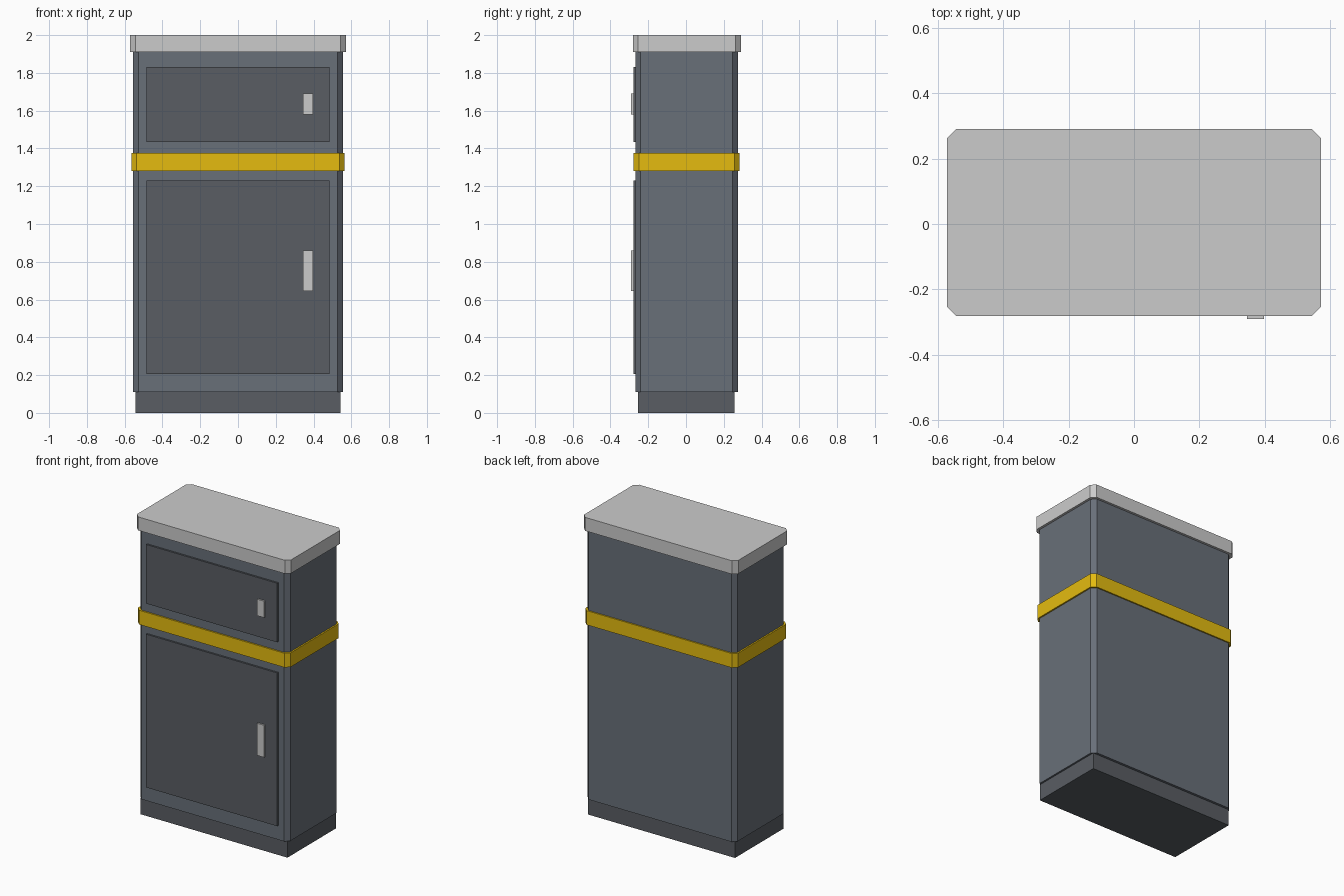
import bpy, bmesh

if "Cube" in bpy.data.objects:
    bpy.data.objects.remove(bpy.data.objects["Cube"])


def material(name, rgb):
    m = bpy.data.materials.new(name)
    m.diffuse_color = (*rgb, 1)
    m.use_nodes = True
    m.node_tree.nodes["Principled BSDF"].inputs["Base Color"].default_value = m.diffuse_color
    return m


slate = material("slate", (0.14, 0.16, 0.19))
dark = material("dark", (0.10, 0.11, 0.125))
light = material("light", (0.55, 0.57, 0.58))
yellow = material("yellow", (0.78, 0.50, 0.005))


def block(name, x, y, z, mat, chamfer=0):
    """Box from (min, max) ranges, optionally with chamfered vertical corners."""
    bm = bmesh.new()
    bmesh.ops.create_cube(bm, size=1)
    for v in bm.verts:
        v.co = [lo + (hi - lo) * (c + 0.5) for c, (lo, hi) in zip(v.co, (x, y, z))]
    if chamfer:
        upright = [e for e in bm.edges if abs(e.verts[0].co.z - e.verts[1].co.z) > 1e-4]
        bmesh.ops.bevel(bm, geom=upright, offset=chamfer, segments=1,
                        affect='EDGES', offset_type='OFFSET')
    mesh = bpy.data.meshes.new(name)
    bm.to_mesh(mesh)
    bm.free()
    mesh.materials.append(mat)
    ob = bpy.data.objects.new(name, mesh)
    bpy.context.collection.objects.link(ob)
    return ob


# Stacked cabinet shell: plinth, body, stripe and lid
block("plinth", (-0.543, 0.543), (-0.253, 0.258), (0, 0.11), dark)
block("cabinet_body", (-0.555, 0.555), (-0.267, 0.274), (0.11, 1.91), slate, 0.027)
block("band", (-0.565, 0.565), (-0.277, 0.283), (1.28, 1.375), yellow, 0.027)
block("lid", (-0.571, 0.571), (-0.281, 0.29), (1.91, 2.0), light, 0.028)

# Front doors with their handles
for label, door_z, handle_z in (("upper", (1.435, 1.83), (1.58, 1.69)),
                                ("lower", (0.205, 1.23), (0.645, 0.86))):
    block(label + "_door", (-0.485, 0.485), (-0.279, -0.25), door_z, dark)
    block(label + "_handle", (0.345, 0.397), (-0.29, -0.27), handle_z, light)
